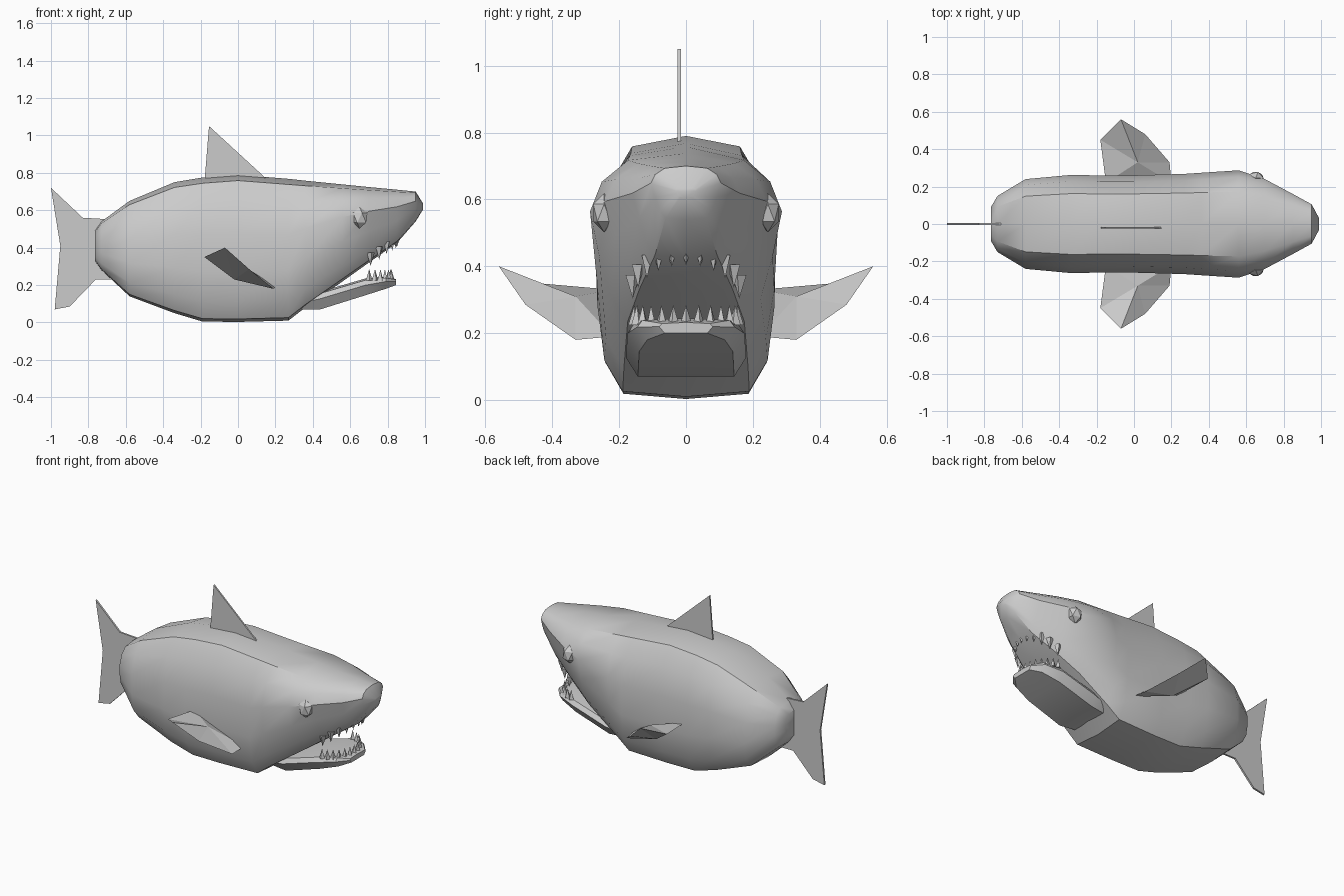
import bpy, bmesh
from math import sin, cos, radians
from mathutils import Matrix, Vector

cube = bpy.data.objects.get("Cube")
if cube:
    bpy.data.objects.remove(cube, do_unlink=True)

GREY = (0.6, 0.6, 0.6, 1)
skin = bpy.data.materials.new("shark_grey")
skin.use_nodes = True
skin.diffuse_color = GREY
skin.node_tree.nodes["Principled BSDF"].inputs["Base Color"].default_value = GREY


def finish(bm, name, angle=None):
    bmesh.ops.recalc_face_normals(bm, faces=bm.faces)
    mesh = bpy.data.meshes.new(name)
    bm.to_mesh(mesh)
    bm.free()
    mesh.materials.append(skin)
    if angle:
        mesh.shade_smooth()
        mesh.set_sharp_from_angle(angle=radians(angle))
    obj = bpy.data.objects.new(name, mesh)
    bpy.context.collection.objects.link(obj)
    return obj


def loft(name, rings, angle):
    bm = bmesh.new()
    loops = [[bm.verts.new(p) for p in ring] for ring in rings]
    n = len(loops[0])
    for a, b in zip(loops, loops[1:]):
        for i in range(n):
            j = (i + 1) % n
            bm.faces.new((a[i], a[j], b[j], b[i]))
    bm.faces.new(loops[0])
    bm.faces.new(loops[-1])
    return finish(bm, name, angle)


def ring(x, bottom, top, width, half):
    # Half outline from top to bottom, then its mirrored side back up
    full = half + [(-y, z) for y, z in half[-2:0:-1]]
    return [(x, y * width, bottom + z * (top - bottom)) for y, z in full]


# Body: trunk outline blends into a head outline with a high cheek crease
TRUNK = [(0, 1), (.62, .96), (.87, .82), (1, .6), (1, .35), (.93, .14), (.72, .02), (0, 0)]
HEAD = [(0, 1), (.6, .96), (.88, .84), (1, .68), (.88, .42), (.74, .17), (.58, .03), (0, 0)]
STATIONS = [  # x, bottom, top, half width, head blend
    (-.765, .33, .49, .09, 0), (-.73, .28, .54, .15, 0), (-.58, .14, .65, .24, 0),
    (-.34, .05, .75, .262, 0), (-.19, .005, .775, .26, 0), (0, .003, .79, .26, 0),
    (.27, .01, .768, .268, .1), (.36, .08, .758, .274, .3), (.56, .22, .738, .287, .8),
    (.7, .32, .724, .24, 1), (.85, .425, .71, .16, 1), (.95, .54, .7, .105, 1),
    (.99, .605, .635, .03, 1)]
body = []
for x, lo, hi, w, t in STATIONS:
    half = [Vector(a).lerp(Vector(b), t) for a, b in zip(TRUNK, HEAD)]
    body.append(ring(x, lo, hi, w, [tuple(p) for p in half]))
loft("body", body, 32)

# Lower jaw: tapered plate hanging below the slanted mouth
JAW = [(0, 1), (.9, .9), (1, .6), (.8, 0), (0, 0)]
loft("lower_jaw", [ring(*s, JAW) for s in (
    (.34, .07, .13, .16), (.44, .07, .165, .18), (.68, .145, .235, .175),
    (.79, .18, .245, .145), (.845, .2, .232, .08))], 30)


# Teeth: rows of small pyramids along curved gums
def teeth(name, count, spread, gum, length, radius):
    bm = bmesh.new()
    for i in range(count):
        a = radians(spread * (2 * i / (count - 1) - 1))
        place = Matrix.Translation(gum(a)) @ Matrix.Rotation(a, 4, 'Z')
        bmesh.ops.create_cone(bm, cap_ends=True, segments=4, radius1=radius,
                              radius2=0, depth=abs(length),
                              matrix=place @ Matrix.Diagonal((1, 1, 1 if length > 0 else -1, 1)))
    return finish(bm, name)


def upper_gum(a):
    x = .66 + .19 * cos(a)
    return x, .165 * sin(a), .275 + .71 * (x - .62)


def lower_gum(a):
    return .69 + .13 * cos(a), .155 * sin(a), .255


teeth("upper_teeth", 11, 75, upper_gum, -.07, .022)
teeth("lower_teeth", 13, 85, lower_gum, .06, .018)


# Thin vertical fins: outlines in the side plane, given a little thickness
def plate(name, outline, y, thick):
    bm = bmesh.new()
    sides = [[bm.verts.new((x, y + s * thick, z)) for x, z in outline] for s in (-.5, .5)]
    n = len(outline)
    for side in sides:
        bm.faces.new(side)
    for i in range(n):
        j = (i + 1) % n
        bm.faces.new((sides[0][i], sides[0][j], sides[1][j], sides[1][i]))
    return finish(bm, name)


plate("dorsal_fin", [(-.18, .74), (-.155, 1.05), (.15, .77), (.15, .74)], -.02, .01)
plate("tail_fin", [(-1, .72), (-.83, .56), (-.66, .55), (-.66, .23), (-.76, .23),
                   (-.9, .085), (-.98, .07), (-.95, .41)], 0, .012)

# Side fins and eyes, mirrored left and right
FIN = [(.2, .22, .19), (.19, .33, .18), (.06, .48, .285), (-.07, .56, .4),
       (-.18, .45, .35), (-.15, .22, .33)]
for side, label in ((1, "left"), (-1, "right")):
    bm = bmesh.new()
    rim = [bm.verts.new((x, side * y, z)) for x, y, z in FIN]
    crown = bm.verts.new((.02, side * .33, .31))
    keel = bm.verts.new((-.02, side * .33, .23))
    for i, v in enumerate(rim):
        w = rim[(i + 1) % len(rim)]
        bm.faces.new((v, w, crown))
        bm.faces.new((w, v, keel))
    finish(bm, label + "_side_fin")

    bm = bmesh.new()
    bmesh.ops.create_icosphere(bm, subdivisions=1, radius=1)
    bm.transform(Matrix.Translation((.65, side * .245, .56)) @ Matrix.Diagonal((.048, .038, .058, 1)))
    finish(bm, label + "_eye")
